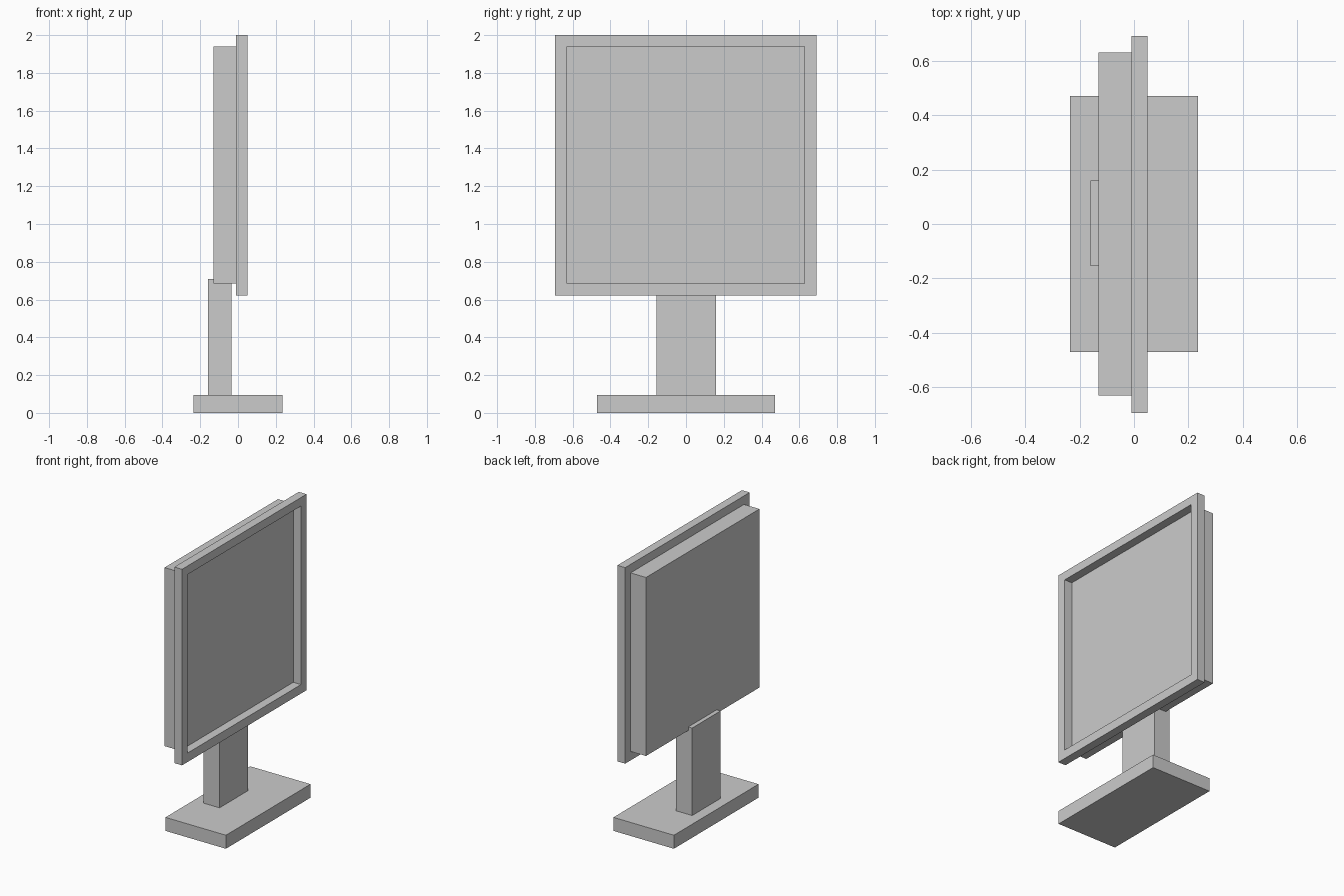
import bpy
import bmesh
from mathutils import Vector

if "Cube" in bpy.data.objects:
    bpy.data.objects.remove(bpy.data.objects["Cube"])


def box(name, x, y, z):
    """Box spanning the given (min, max) ranges."""
    lo, hi = Vector((x[0], y[0], z[0])), Vector((x[1], y[1], z[1]))
    bm = bmesh.new()
    bmesh.ops.create_cube(bm, size=1)
    for v in bm.verts:
        v.co = Vector(v.co[i] * (hi[i] - lo[i]) for i in range(3))
    mesh = bpy.data.meshes.new(name)
    bm.to_mesh(mesh)
    bm.free()
    obj = bpy.data.objects.new(name, mesh)
    obj.location = (lo + hi) / 2
    bpy.context.collection.objects.link(obj)
    return obj


# Stand
box("base", (-0.235, 0.235), (-0.47, 0.47), (0, 0.095))
box("neck", (-0.16, -0.035), (-0.155, 0.16), (0.095, 0.71))

# Display body; its +x face is the recessed screen
box("screen_body", (-0.13, -0.01), (-0.63, 0.63), (0.685, 1.94))

# Raised bezel: four bars laid end to side around the screen
depth = (-0.01, 0.05)
box("bezel_bottom", depth, (-0.63, 0.69), (0.622, 0.685))
box("bezel_right", depth, (0.628, 0.69), (0.685, 2.0))
box("bezel_top", depth, (-0.63, 0.628), (1.94, 2.0))
box("bezel_left", depth, (-0.693, -0.63), (0.622, 2.0))
